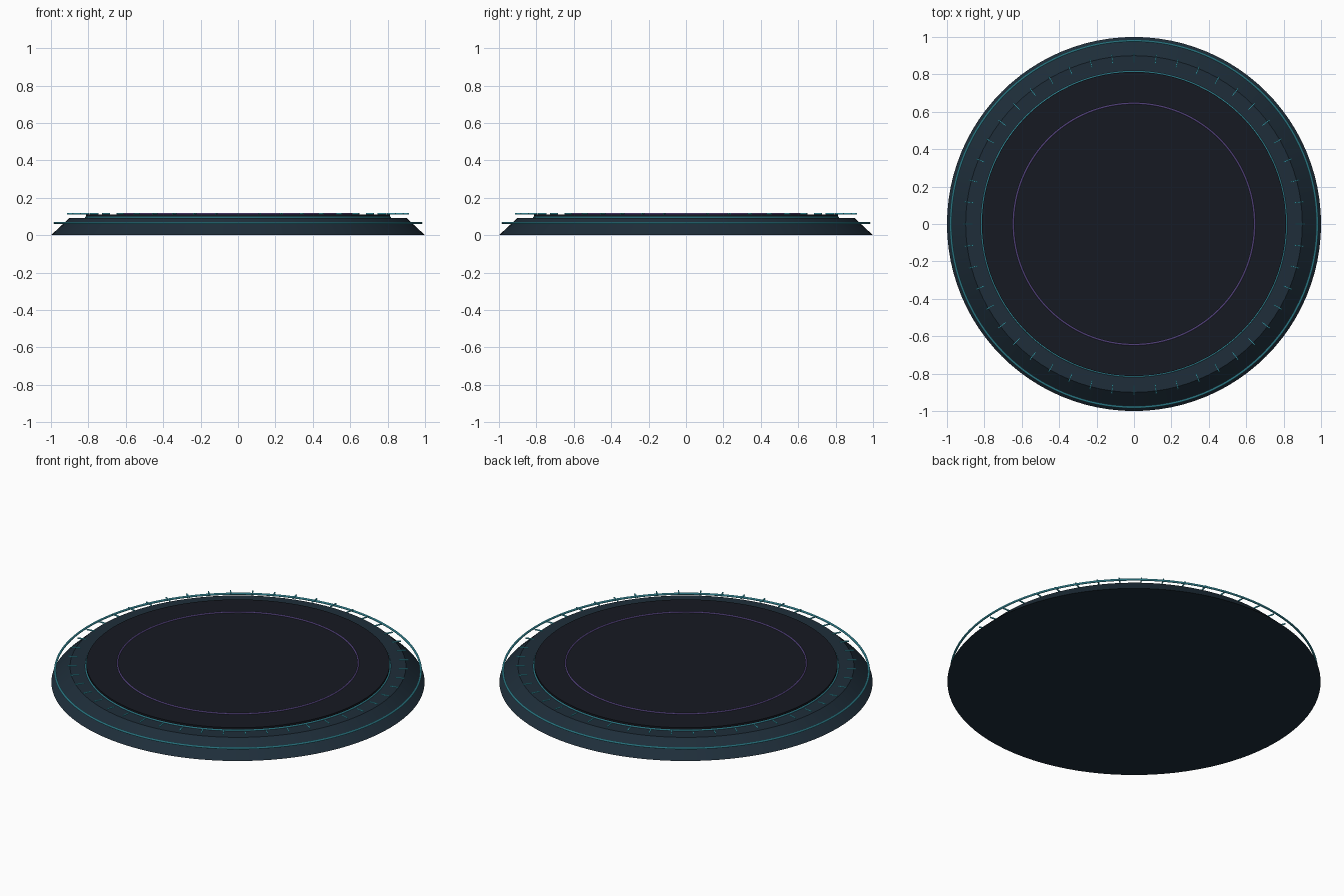
import bpy, bmesh
from math import pi
from mathutils import Matrix, Vector

if "Cube" in bpy.data.objects:
    bpy.data.objects.remove(bpy.data.objects["Cube"])


def material(name, rgb):
    m = bpy.data.materials.new(name)
    m.diffuse_color = (*rgb, 1)
    m.use_nodes = True
    m.node_tree.nodes["Principled BSDF"].inputs["Base Color"].default_value = m.diffuse_color
    return m


navy = material("navy", (0.013, 0.027, 0.042))
black = material("black", (0.008, 0.010, 0.016))
cyan = material("cyan", (0.08, 0.60, 0.75))
purple = material("purple", (0.28, 0.18, 0.65))


def finish(name, mat):
    ob = bpy.context.object
    ob.name = name
    ob.data.materials.append(mat)
    bpy.ops.object.shade_smooth_by_angle()


def disc(name, r_bottom, r_top, z0, z1, mat):
    bpy.ops.mesh.primitive_cone_add(vertices=96, radius1=r_bottom, radius2=r_top,
                                    depth=z1 - z0, location=(0, 0, (z0 + z1) / 2))
    finish(name, mat)


def ring(name, radius, thickness, z, mat):
    bpy.ops.mesh.primitive_torus_add(major_radius=radius, minor_radius=thickness,
                                     major_segments=128, minor_segments=10,
                                     location=(0, 0, z))
    finish(name, mat)


# Tapered base and raised top plate
disc("base", 1.0, 0.90, 0.0, 0.093, navy)
disc("top_plate", 0.813, 0.813, 0.085, 0.11, black)

# Glowing rings
ring("outer_ring", 0.98, 0.006, 0.066, cyan)
ring("plate_ring", 0.815, 0.004, 0.095, cyan)
ring("inner_ring", 0.645, 0.004, 0.114, purple)

# 48 radial tick marks hovering over the base rim
bm = bmesh.new()
for i in range(48):
    place = (Matrix.Rotation(i * 2 * pi / 48, 4, 'Z')
             @ Matrix.Translation((0.889, 0, 0.115))
             @ Matrix.Diagonal(Vector((0.05, 0.006, 0.006, 1))))
    bmesh.ops.create_cube(bm, size=1, matrix=place)
mesh = bpy.data.meshes.new("tick_marks")
bm.to_mesh(mesh)
bm.free()
mesh.materials.append(cyan)
bpy.context.collection.objects.link(bpy.data.objects.new("tick_marks", mesh))
